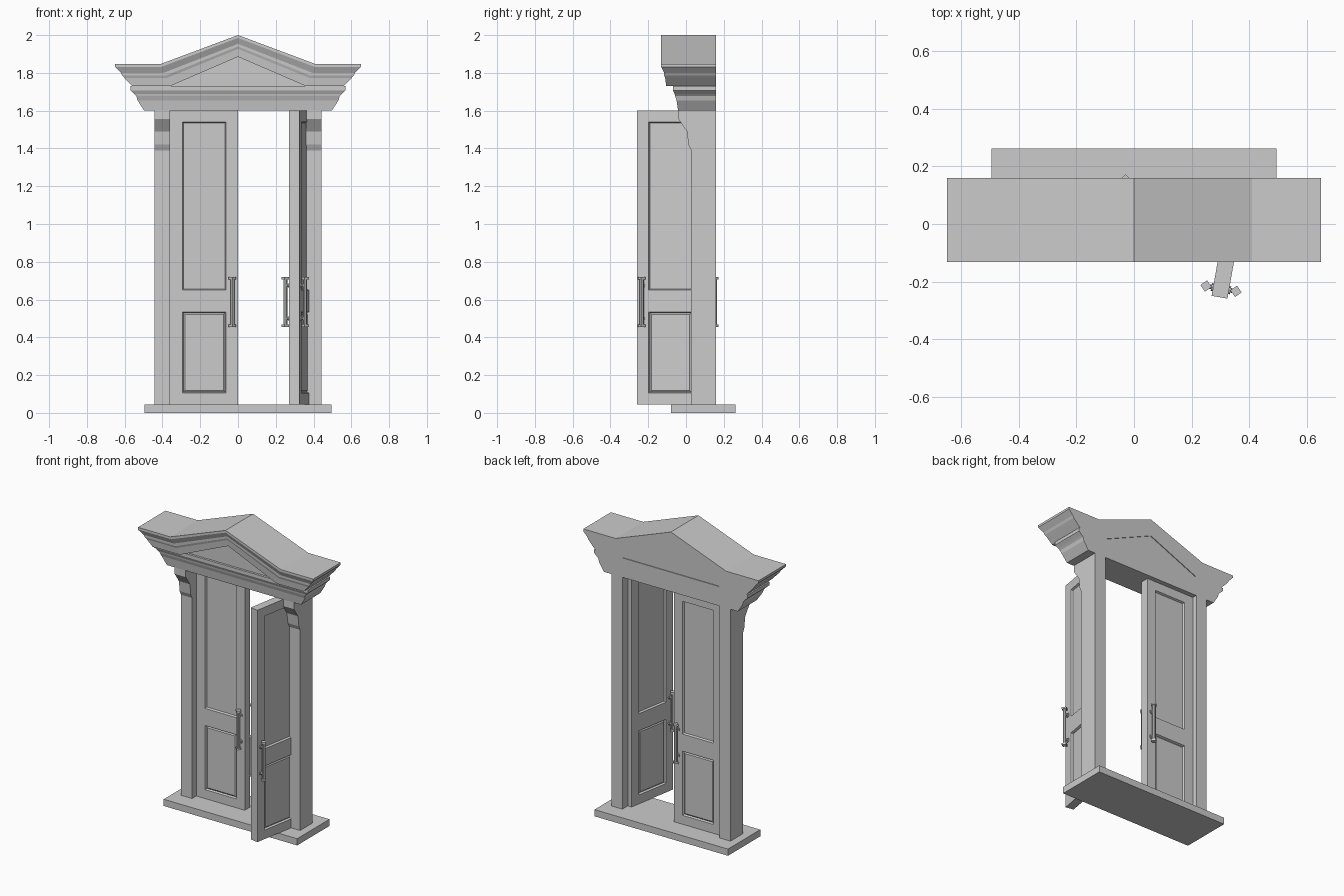
import bpy, bmesh, math
from mathutils import Vector, Matrix

cube = bpy.data.objects.get("Cube")
if cube:
    bpy.data.objects.remove(cube, do_unlink=True)

stone = bpy.data.materials.new("light_grey")
stone.use_nodes = True
GREY = (0.6, 0.6, 0.6, 1)
stone.diffuse_color = GREY
stone.node_tree.nodes["Principled BSDF"].inputs["Base Color"].default_value = GREY

BACK = 0.16       # rear plane of the surround
FLOOR = 0.045     # top of the sill
HEAD = 1.6        # underside of the entablature
LEAF = 0.36       # width of one door leaf
THICK = 0.056     # thickness of a leaf


def finish(name, bm, parent=None):
    bmesh.ops.recalc_face_normals(bm, faces=bm.faces)
    mesh = bpy.data.meshes.new(name)
    bm.to_mesh(mesh)
    bm.free()
    mesh.materials.append(stone)
    obj = bpy.data.objects.new(name, mesh)
    bpy.context.collection.objects.link(obj)
    obj.parent = parent
    return obj


def add_box(bm, lo, hi):
    lo, hi = Vector(lo), Vector(hi)
    m = Matrix.Translation((lo + hi) / 2) @ Matrix.Diagonal((*(hi - lo), 1))
    bmesh.ops.create_cube(bm, size=1, matrix=m)


def prism(name, points, shift):
    """Extrude a closed outline along a vector."""
    bm = bmesh.new()
    face = bm.faces.new([bm.verts.new(p) for p in points])
    new = bmesh.ops.extrude_face_region(bm, geom=[face])["geom"]
    bmesh.ops.translate(bm, vec=shift, verts=[v for v in new if isinstance(v, bmesh.types.BMVert)])
    return finish(name, bm)


def cornice(name, layers):
    """Loft moulding layers (end x, break x, z, peak z, front y) back to the rear plane."""
    bm = bmesh.new()
    front, rear = [], []
    for end, brk, z, peak, y in layers:
        row = [(-end, z), (-brk, z), (0, peak), (brk, z), (end, z)]
        front.append([bm.verts.new((x, y, h)) for x, h in row])
        rear.append([bm.verts.new((x, BACK, h)) for x, h in row])
    for i in range(len(layers) - 1):
        for grid in (front, rear):
            for j in range(4):
                bm.faces.new((grid[i][j], grid[i][j + 1], grid[i + 1][j + 1], grid[i + 1][j]))
        for j in (0, 4):
            bm.faces.new((front[i][j], front[i + 1][j], rear[i + 1][j], rear[i][j]))
    for i in (0, -1):
        for j in range(4):
            bm.faces.new((front[i][j], front[i][j + 1], rear[i][j + 1], rear[i][j]))
    bmesh.ops.dissolve_limit(bm, angle_limit=0.01, verts=bm.verts, edges=bm.edges)
    return finish(name, bm)


# Sill
bm = bmesh.new()
add_box(bm, (-0.495, -0.08, 0), (0.495, 0.262, FLOOR))
finish("sill", bm)

# Jambs with a bracket at the top
bracket = [(BACK, FLOOR), (BACK, HEAD), (-0.04, HEAD), (-0.04, 1.555),
           (0.005, 1.49), (0.013, 1.42), (0.027, 1.39), (0.027, FLOOR)]
for side, x in (("right", -0.442), ("left", 0.36)):
    prism(side + "_jamb", [(x, y, z) for y, z in bracket], (0.082, 0, 0))

# Entablature, tympanum and raking cornice
flat = [(0.497, 1.6, -0.042), (0.532, 1.655, -0.05), (0.538, 1.677, -0.058),
        (0.548, 1.688, -0.06), (0.57, 1.708, -0.07), (0.57, 1.73, -0.07)]
cornice("entablature", [(e, 0.36, z, z, y) for e, z, y in flat])
prism("tympanum", [(-0.37, -0.055, 1.73), (0.37, -0.055, 1.73), (0, -0.055, 1.889)],
      (0, BACK + 0.05, 0))
cornice("raking_cornice", [
    (0.56, 0.36, 1.73, 1.885, -0.105),
    (0.6, 0.38, 1.772, 1.927, -0.11),
    (0.612, 0.385, 1.785, 1.94, -0.115),
    (0.62, 0.395, 1.8, 1.954, -0.116),
    (0.65, 0.405, 1.832, 1.985, -0.132),
    (0.65, 0.41, 1.847, 2.0, -0.132)])


def rod(bm, centre, radius, length, sides, along_y=False):
    m = Matrix.Translation(centre)
    if along_y:
        m = m @ Matrix.Rotation(math.pi / 2, 4, "X")
    bmesh.ops.create_cone(bm, cap_ends=True, segments=sides, radius1=radius,
                          radius2=radius, depth=length, matrix=m)


def handle(name, x, face, door):
    """Pull bar with end caps, on two standoff posts."""
    bm = bmesh.new()
    y = face * (THICK / 2 + 0.025)
    rod(bm, (x, y, 0.5875), 0.011, 0.255, 8)
    for z in (0.462, 0.713):
        rod(bm, (x, y, z), 0.02, 0.012, 4)
    for z in (0.5, 0.675):
        rod(bm, (x, face * (THICK / 2 + 0.011), z), 0.008, 0.026, 8, True)
        rod(bm, (x, face * (THICK / 2 + 0.003), z), 0.014, 0.006, 8, True)
    finish(name, bm, door)


def door_leaf(side, s, angle):
    """Panelled leaf hinged at its local origin, running along s * x."""
    bm = bmesh.new()
    xs = sorted((0, s * LEAF))
    add_box(bm, (xs[0], -THICK / 2, FLOOR), (xs[1], THICK / 2, HEAD))
    cuts = [((s * u, 0, 0), (1, 0, 0)) for u in (0.065, 0.297)]
    cuts += [((0, 0, z), (0, 0, 1)) for z in (0.105, 0.535, 0.65, 1.54)]
    for co, no in cuts:
        bmesh.ops.bisect_plane(bm, geom=bm.verts[:] + bm.edges[:] + bm.faces[:],
                               plane_co=co, plane_no=no)
    bmesh.ops.recalc_face_normals(bm, faces=bm.faces)

    def panels(low, high):
        found = []
        for f in bm.faces:
            c = f.calc_center_median()
            if abs(f.normal.y) > 0.9 and 0.07 < abs(c.x) < 0.29 and low < c.z < high:
                found.append(f)
        return found

    upper, lower = panels(0.65, 1.54), panels(0.105, 0.535)
    # Sunk panels, the lower one with a raised field
    bmesh.ops.inset_individual(bm, faces=upper + lower, thickness=0.008, depth=-0.012)
    bmesh.ops.inset_individual(bm, faces=lower, thickness=0.012, depth=0.006)
    door = finish(side + "_door", bm)
    door.location = (-s * LEAF, 0.1, 0)
    door.rotation_euler.z = math.radians(angle)
    for face, label in ((-1, "front"), (1, "back")):
        handle(f"{side}_door_{label}_handle", s * (LEAF - 0.03), face, door)


door_leaf("right", 1, 0)
door_leaf("left", -1, 80)
